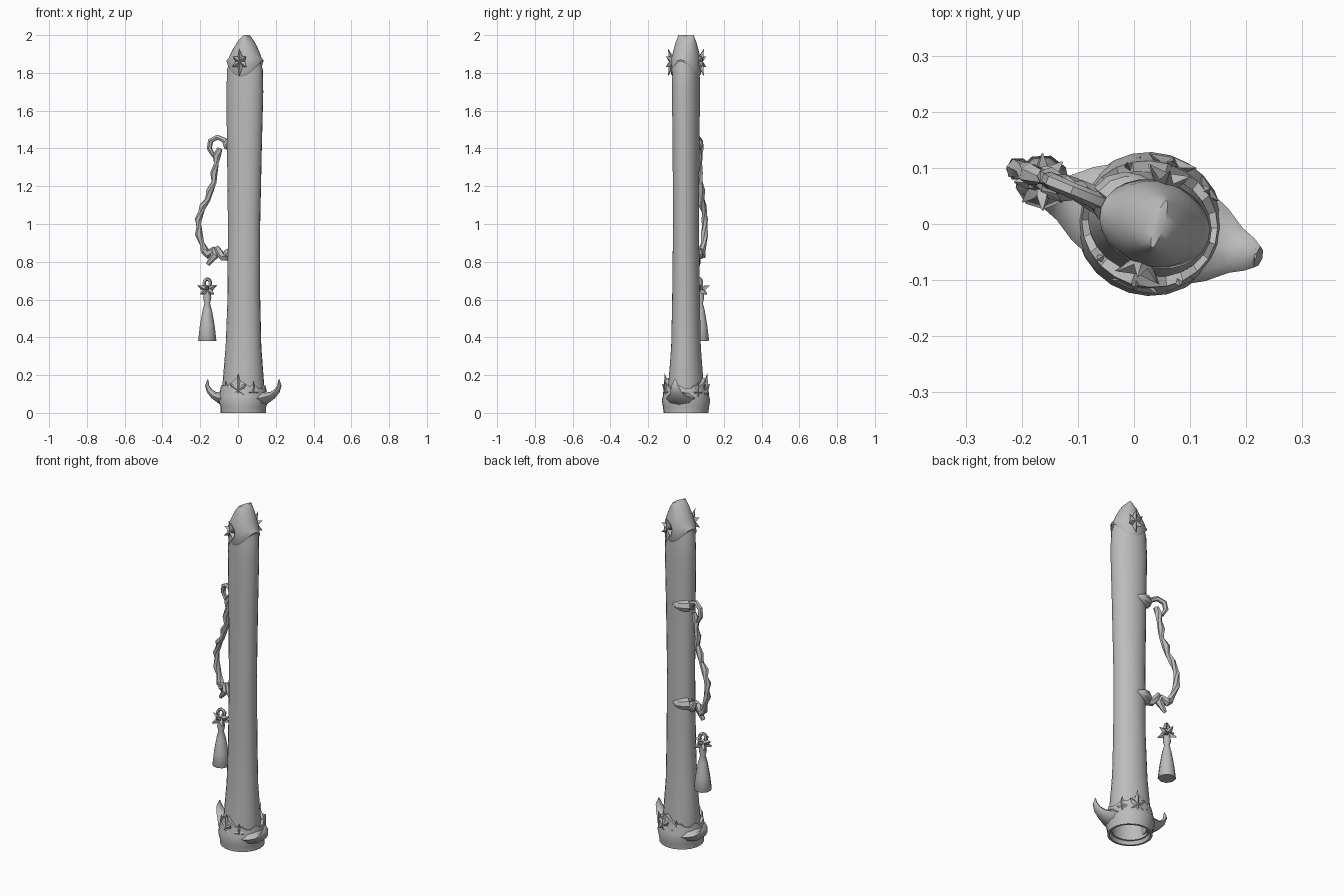
import bpy, bmesh, math, random
from mathutils import Vector, Matrix

random.seed(4)
if "Cube" in bpy.data.objects:
    bpy.data.objects.remove(bpy.data.objects["Cube"])

grey = bpy.data.materials.new("grey")
grey.use_nodes = True
tone = (0.5, 0.5, 0.5, 1)
grey.diffuse_color = tone
grey.node_tree.nodes["Principled BSDF"].inputs["Base Color"].default_value = tone

AXIS = Vector((0.035, 0, 0))
TURN = Matrix.Rotation(math.radians(-17), 3, "Z")


def finish(name, bm, smooth=40):
    bmesh.ops.recalc_face_normals(bm, faces=bm.faces)
    mesh = bpy.data.meshes.new(name)
    bm.to_mesh(mesh)
    bm.free()
    mesh.materials.append(grey)
    ob = bpy.data.objects.new(name, mesh)
    bpy.context.collection.objects.link(ob)
    bpy.ops.object.select_all(action="DESELECT")
    ob.select_set(True)
    bpy.context.view_layer.objects.active = ob
    bpy.ops.object.shade_smooth_by_angle(angle=math.radians(smooth))
    return ob


def loft(name, rings, cap_start=True, cap_end=True, smooth=40):
    """Skin a list of equal-length closed rings."""
    bm = bmesh.new()
    rows = [[bm.verts.new(p) for p in ring] for ring in rings]
    n = len(rows[0])
    for a, b in zip(rows, rows[1:]):
        for i in range(n):
            j = (i + 1) % n
            bm.faces.new((a[i], a[j], b[j], b[i]))
    if cap_start:
        bm.faces.new(rows[0])
    if cap_end:
        bm.faces.new(rows[-1])
    return finish(name, bm, smooth)


def oval(x, z, a, b, sides=24):
    """Ellipse turned with the body; z may be a function of the angle."""
    ring = []
    for i in range(sides):
        t = math.tau * i / sides
        h = z(t) if callable(z) else z
        ring.append(TURN @ Vector((a * math.cos(t), b * math.sin(t), 0)) + Vector((x, 0, h)))
    return ring


def tube(name, path, radii, sides=6, squash=1.0, jitter=0.0):
    """Tapered tube; squash scales the section along its second axis."""
    pts = [Vector(p) for p in path]
    rings = []
    for k, p in enumerate(pts):
        d = (pts[min(k + 1, len(pts) - 1)] - pts[max(k - 1, 0)]).normalized()
        ref = Vector((0.3, 0.95, 0))
        u = (ref - d * ref.dot(d)).normalized()
        v = d.cross(u)
        ring = []
        for i in range(sides):
            t = math.tau * i / sides + 0.4 * k * (jitter > 0)
            r = radii[k] * (1 + random.uniform(-jitter, jitter))
            ring.append(p + u * r * math.cos(t) + v * r * squash * math.sin(t))
        rings.append(ring)
    return loft(name, rings)


def star_leaf(name, centre, normal, lengths, inner, lift, dome):
    """Domed leaf whose tips curl away from the surface."""
    n = Vector(normal).normalized()
    side = n.cross(Vector((0, 0, 1))).normalized()
    up = side.cross(n)
    bm = bmesh.new()
    mid = bm.verts.new(Vector(centre) + n * dome)
    back = bm.verts.new(Vector(centre) - n * 0.02)
    rim = []
    for i in range(2 * len(lengths)):
        t = math.pi * i / len(lengths)
        r, h = (lengths[i // 2], lift) if i % 2 == 0 else (inner, dome * 0.3)
        rim.append(bm.verts.new(Vector(centre) + up * r * math.cos(t) + side * r * math.sin(t) * 0.8 + n * h))
    for i in range(len(rim)):
        j = (i + 1) % len(rim)
        bm.faces.new((mid, rim[i], rim[j]))
        bm.faces.new((back, rim[j], rim[i]))
    return finish(name, bm, 25)


# Hollow sheath body, open at the bottom, ending in a ridge across y
loft("sheath", [
    oval(0.033, 0.75, 0.055, 0.045), oval(0.028, 0.02, 0.095, 0.088),
    oval(0.028, 0.02, 0.108, 0.102), oval(0.028, 0.15, 0.112, 0.092),
    oval(0.029, 0.35, 0.096, 0.077), oval(0.031, 0.6, 0.088, 0.072),
    oval(0.032, 1.0, 0.087, 0.067), oval(0.034, 1.4, 0.094, 0.069),
    oval(0.036, 1.7, 0.1, 0.072), oval(0.037, 1.82, 0.096, 0.07),
    oval(0.038, 1.9, 0.072, 0.065)])


# Cap over the tip, its lower edge dropping to points front and back
def cap_edge(t):
    return 1.86 - 0.08 * abs(math.sin(t)) ** 2


loft("tip_cap", [
    oval(0.037, cap_edge, 0.097, 0.072), oval(0.037, lambda t: cap_edge(t) + 0.01, 0.1, 0.078),
    oval(0.038, 1.88, 0.088, 0.076), oval(0.04, 1.92, 0.07, 0.066),
    oval(0.042, 1.96, 0.048, 0.056), oval(0.044, 1.985, 0.028, 0.048),
    oval(0.045, 2.0, 0.008, 0.044)], cap_start=False)


# Mouth collar with a scalloped crown and a rolled rim
def crown(t):
    peak = max(0, abs(math.sin(t)) - 0.8) * 0.2
    return 0.135 + peak + 0.012 * math.cos(8 * t)


loft("mouth_collar", [
    oval(0.028, 0.04, 0.096, 0.09), oval(0.028, 0.0, 0.108, 0.106),
    oval(0.028, 0.0, 0.12, 0.118), oval(0.028, 0.03, 0.12, 0.122),
    oval(0.028, 0.065, 0.132, 0.128), oval(0.028, 0.09, 0.128, 0.122),
    oval(0.028, crown, 0.122, 0.112), oval(0.028, lambda t: crown(t) - 0.004, 0.106, 0.088)],
    cap_start=False, cap_end=False, smooth=30)

for sign, word in ((1, "left"), (-1, "right")):
    # Curled horns on the collar's narrow ends
    horn = [(0.08, 0, 0.075), (0.125, 0, 0.08), (0.16, 0, 0.092),
            (0.186, 0, 0.115), (0.2, 0, 0.145), (0.197, 0, 0.178)]
    path = [TURN @ Vector((sign * x, 0, z)) + Vector((0.028, 0, 0)) for x, y, z in horn]
    tube(word + "_collar_horn", path, (0.09, 0.068, 0.042, 0.03, 0.02, 0.004), 8, 0.5)

for sign, word in ((-1, "front"), (1, "back")):
    # Leaves on the broad faces of the collar and the cap
    out = TURN @ Vector((0, sign, 0))
    base = AXIS + out * 0.102 + Vector((0, 0, 0.12))
    star_leaf(word + "_collar_leaf", base, out, (0.09, 0.065, 0.05, 0.045, 0.05, 0.065), 0.035, 0.016, 0.022)
    for k in (-1, 1):
        d = TURN @ Vector((k * 0.65, sign * 0.76, 0))
        star_leaf(word + "_collar_side_leaf", AXIS + d * 0.106 + Vector((0, 0, 0.11)), d,
                  (0.06, 0.035, 0.04, 0.035), 0.022, 0.014, 0.014)
    top = AXIS + out * 0.072 + Vector((0, 0, 1.86))
    star_leaf(word + "_cap_leaf", top, out, (0.07, 0.055, 0.06, 0.08, 0.06, 0.055), 0.032, 0.028, 0.022)

# Two pointed mounts wrapped round the back right of the body
for z, word in ((1.42, "upper"), (0.84, "lower")):
    path = []
    for i in range(7):
        t = math.radians(100 + 16 * i)
        path.append(TURN @ Vector((0.088 * math.cos(t), 0.068 * math.sin(t), 0)) + Vector((0.033, 0, z)))
    tube(word + "_mount", path, (0.003, 0.018, 0.029, 0.035, 0.036, 0.03, 0.01), 8)

# Rings joining the cord to the mounts
tube("upper_ring", [(-0.05, 0.035, 1.41), (-0.075, 0.045, 1.445), (-0.11, 0.06, 1.46),
                    (-0.145, 0.075, 1.44), (-0.152, 0.08, 1.4), (-0.13, 0.075, 1.36)],
     (0.02, 0.015, 0.014, 0.015, 0.014, 0.01))
tube("lower_ring", [(-0.05, 0.035, 0.83), (-0.08, 0.05, 0.825), (-0.1, 0.06, 0.85), (-0.115, 0.065, 0.88)],
     (0.025, 0.022, 0.02, 0.012))
tube("lower_knot", [(-0.185, 0.085, 0.86), (-0.16, 0.08, 0.84), (-0.13, 0.07, 0.86), (-0.122, 0.06, 0.835),
                    (-0.16, 0.065, 0.785)], (0.016, 0.026, 0.02, 0.02, 0.01), jitter=0.15)

# Twisted hanging cord, sampled between a few guide points
guide = [Vector(p) for p in ((-0.1, 0.065, 1.4), (-0.118, 0.07, 1.32), (-0.13, 0.075, 1.22),
                             (-0.165, 0.085, 1.13), (-0.2, 0.097, 1.06), (-0.212, 0.1, 0.99),
                             (-0.195, 0.095, 0.9), (-0.155, 0.08, 0.83))]
cord = []
for a, b in zip(guide, guide[1:]):
    cord += [a, a.lerp(b, 0.5)]
cord.append(guide[-1])
cord = [p + Vector((0.004 * (-1) ** i, 0, 0)) for i, p in enumerate(cord)]
tube("cord", cord, [0.02 if i % 2 else 0.014 for i in range(len(cord))], jitter=0.12)

# Tassel with flared skirt, spiked knot and small loop
hub = Vector((-0.163, 0.075, 0))
skirt = [(0.38, 0.046), (0.385, 0.049), (0.46, 0.04), (0.54, 0.026), (0.58, 0.015), (0.61, 0.022), (0.66, 0.014)]
tube("tassel_skirt", [hub + Vector((0, 0, z)) for z, r in skirt], [r for z, r in skirt], 9)
for i in range(8):
    t = math.tau * i / 8
    d = Vector((math.cos(t), math.sin(t), 0.45 * (-1) ** i))
    start = hub + Vector((0, 0, 0.652))
    tube("tassel_spike", [start, start + d * 0.028, start + d * 0.05], (0.012, 0.013, 0.002), 4)
arc = [math.radians(a) for a in range(-30, 211, 40)]
tube("tassel_loop", [hub + Vector((0.017 * math.cos(a), 0.006 * math.cos(a), 0.685 + 0.024 * math.sin(a)))
                     for a in arc], [0.01] * len(arc), 5)
